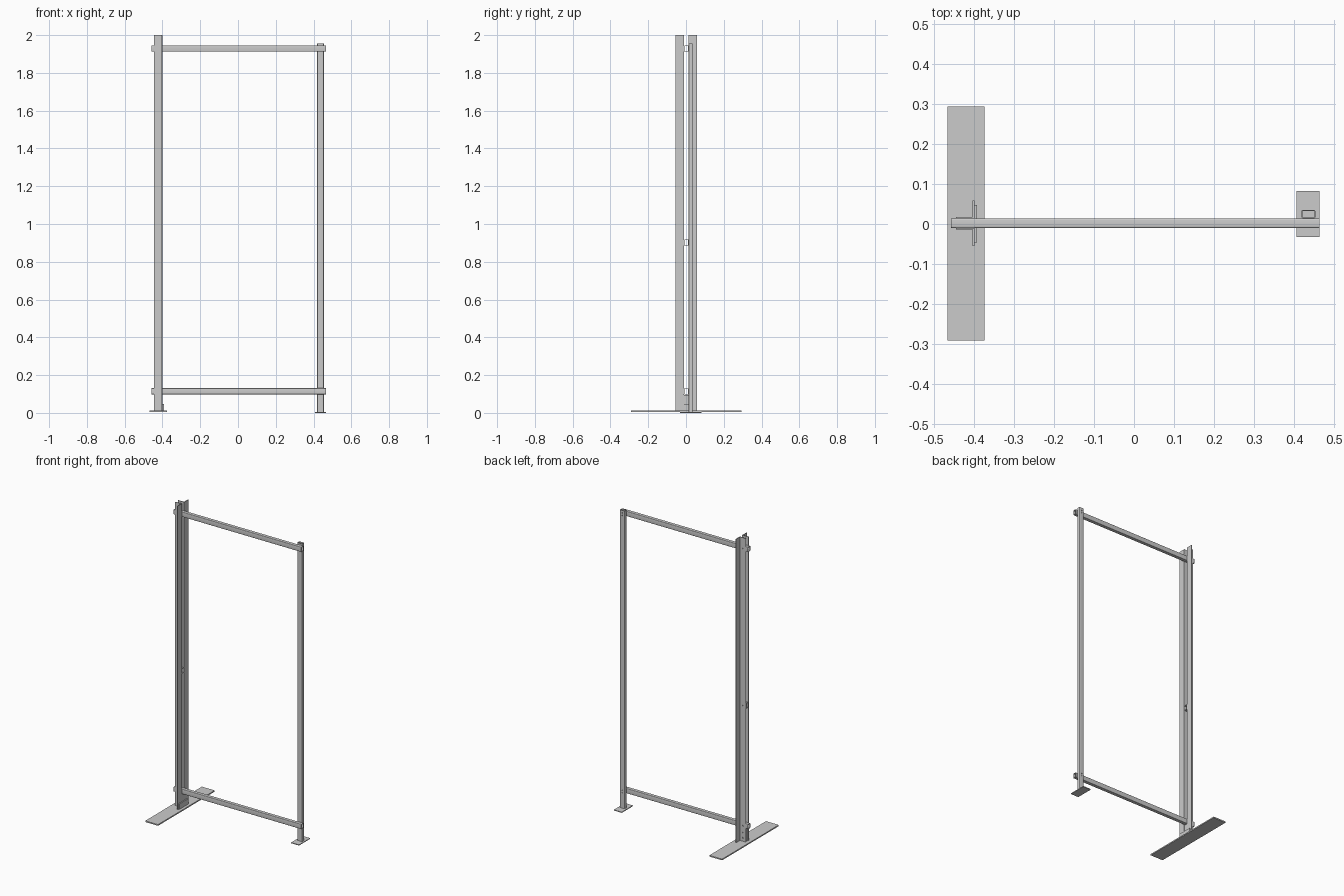
import bpy, bmesh, math
from mathutils import Matrix

if "Cube" in bpy.data.objects:
    bpy.data.objects.remove(bpy.data.objects["Cube"])

YC = 0.002  # centre line of the frame in y


def finish(bm, name):
    bmesh.ops.recalc_face_normals(bm, faces=bm.faces)
    me = bpy.data.meshes.new(name)
    bm.to_mesh(me)
    bm.free()
    ob = bpy.data.objects.new(name, me)
    bpy.context.collection.objects.link(ob)
    return ob


def box(name, x0, x1, y0, y1, z0, z1):
    bm = bmesh.new()
    bmesh.ops.create_cube(bm, size=1)
    for v in bm.verts:
        v.co = ((x0 + x1) / 2 + v.co.x * (x1 - x0),
                (y0 + y1) / 2 + v.co.y * (y1 - y0),
                (z0 + z1) / 2 + v.co.z * (z1 - z0))
    return finish(bm, name)


def rounded(w, h, r, n=4):
    pts = []
    for k, (sx, sy) in enumerate([(1, 1), (-1, 1), (-1, -1), (1, -1)]):
        for i in range(n + 1):
            a = math.pi / 2 * (k + i / n)
            pts.append((sx * (w / 2 - r) + r * math.cos(a), sy * (h / 2 - r) + r * math.sin(a)))
    return pts


def tube(name, w, h, length, matrix, wall=0.0025, r=0.004):
    """Hollow rounded rectangular tube along local z."""
    bm = bmesh.new()
    rings = []
    for pts in (rounded(w, h, r), rounded(w - 2 * wall, h - 2 * wall, r - wall)):
        for z in (0, length):
            rings.append([bm.verts.new((x, y, z)) for x, y in pts])
    o0, o1, i0, i1 = rings
    n = len(o0)
    for a, b in ((o0, o1), (i0, i1), (o0, i0), (o1, i1)):
        for k in range(n):
            j = (k + 1) % n
            bm.faces.new((a[k], a[j], b[j], b[k]))
    bm.transform(matrix)
    return finish(bm, name)


def angle_iron(name, side, z0, z1):
    """L profile: web along the rail, flange pointing outward in y."""
    t, x0, x1, a, b = 0.004, -0.446, -0.400, 0.012, 0.057
    prof = [(x0, a), (x1, a), (x1, b), (x1 - t, b), (x1 - t, a + t), (x0, a + t)]
    bm = bmesh.new()
    f = bm.faces.new([bm.verts.new((x, YC + side * y, z0)) for x, y in prof])
    ext = bmesh.ops.extrude_face_region(bm, geom=[f])
    bmesh.ops.translate(bm, vec=(0, 0, z1 - z0),
                        verts=[g for g in ext["geom"] if isinstance(g, bmesh.types.BMVert)])
    return finish(bm, name)


def drill(obs, name, x, heights, radius=0.004):
    """Bolt holes through the given objects along y."""
    bm = bmesh.new()
    for z in heights:
        m = Matrix.Translation((x, 0.0, z)) @ Matrix.Rotation(math.pi / 2, 4, 'X')
        bmesh.ops.create_cone(bm, cap_ends=True, segments=16, radius1=radius,
                              radius2=radius, depth=0.3, matrix=m)
    cutter = finish(bm, name)
    cutter.hide_render = True
    cutter.hide_viewport = True
    for ob in obs:
        mod = ob.modifiers.new("holes", 'BOOLEAN')
        mod.operation = 'DIFFERENCE'
        mod.object = cutter
        mod.solver = 'EXACT'


# Feet
box("long_foot_plate", -0.4675, -0.375, -0.292, 0.294, 0.004, 0.012)
box("short_foot_plate", 0.4075, 0.465, -0.0325, 0.0825, 0.0, 0.005)

# Double angle post, with bolt holes at the rails, spacer and stub
posts = [angle_iron("front_angle_post", -1, 0.012, 2.0),
         angle_iron("rear_angle_post", 1, 0.012, 2.0)]
drill(posts, "angle_hole_cutter", -0.425, [1.929, 0.9, 0.114, 0.07, 0.035])

# Foot stub between the angles and its cross bracket
box("foot_stub", -0.442, -0.402, YC - 0.0118, YC + 0.0118, 0.012, 0.095)
box("foot_bracket", -0.400, -0.393, -0.046, 0.048, 0.012, 0.048)

# Horizontal rails, profile upright in z, running along x
along_x = Matrix.Rotation(math.pi / 2, 4, 'Y')
for name, z in (("upper_rail", 1.929), ("lower_rail", 0.114)):
    tube(name, 0.033, 0.0238, 0.924, Matrix.Translation((-0.459, YC, z)) @ along_x)

# Short tube spacer halfway up the angle post
tube("post_spacer", 0.033, 0.0238, 0.044, Matrix.Translation((-0.445, YC, 0.902)) @ along_x)

# Slim tube post behind the rails
slim = tube("slim_post", 0.035, 0.021, 1.95, Matrix.Translation((0.437, 0.0247, 0.005)))
drill([slim], "slim_hole_cutter", 0.437, [1.937, 1.921, 0.122, 0.106], 0.003)

# Smooth the tube corners while keeping hard edges
for ob in bpy.data.objects:
    if "rail" in ob.name or ob.name in ("slim_post", "post_spacer"):
        bpy.ops.object.select_all(action='DESELECT')
        ob.select_set(True)
        bpy.context.view_layer.objects.active = ob
        bpy.ops.object.shade_smooth_by_angle()
